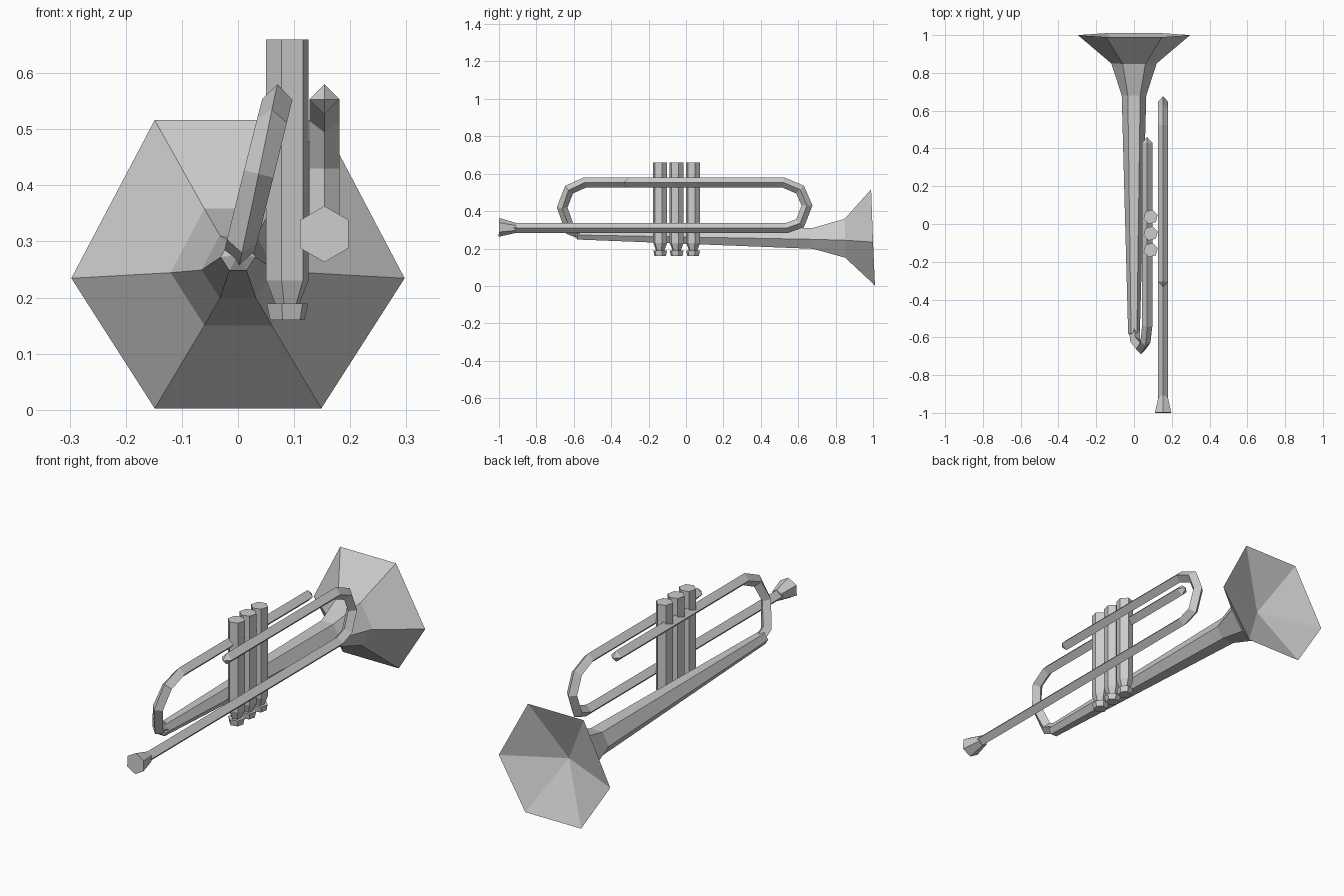
import bpy
import bmesh
import math
from mathutils import Vector

cube = bpy.data.objects.get("Cube")
if cube:
    bpy.data.objects.remove(cube, do_unlink=True)

metal = bpy.data.materials.new("grey metal")
metal.use_nodes = True
grey = (0.6, 0.6, 0.6, 1)
metal.diffuse_color = grey
metal.node_tree.nodes["Principled BSDF"].inputs["Base Color"].default_value = grey


def sweep(name, path, radii, sides, turn=0, tips=(0, 0), sag=0):
    """Sweep a polygon along a path; tips are cone lengths of the two ends."""
    pts = [Vector(p) for p in path]
    bm = bmesh.new()
    rings = []
    last = len(pts) - 1
    for i, (p, r) in enumerate(zip(pts, radii)):
        into = (p - pts[max(i - 1, 0)]).normalized()
        out = (pts[min(i + 1, last)] - p).normalized()
        t = (into + out).normalized()
        miter = 1 / max(0.7, t.dot(out if i < last else into))
        u = Vector((1, 0, 0))
        u = (u - t * u.dot(t)).normalized()
        v = t.cross(u) * miter
        ring = []
        for k in range(sides):
            a = math.radians(turn) + math.tau * k / sides
            drop = Vector((0, 0, -sag * r * abs(math.cos(a)) ** 4))
            ring.append(bm.verts.new(p + (u * math.cos(a) + v * math.sin(a)) * r + drop))
        rings.append(ring)
    for a, b in zip(rings, rings[1:]):
        for k in range(sides):
            n = (k + 1) % sides
            bm.faces.new((a[k], a[n], b[n], b[k]))
    # ends: flat, pointed or hollow
    for ring, p, q, tip in ((rings[0], pts[0], pts[1], tips[0]),
                            (rings[-1], pts[-1], pts[-2], tips[1])):
        if tip:
            apex = bm.verts.new(p + (p - q).normalized() * tip)
            for k in range(sides):
                bm.faces.new((ring[k], ring[(k + 1) % sides], apex))
        else:
            bm.faces.new(ring)
    bmesh.ops.recalc_face_normals(bm, faces=bm.faces)
    mesh = bpy.data.meshes.new(name)
    bm.to_mesh(mesh)
    bm.free()
    mesh.materials.append(metal)
    obj = bpy.data.objects.new(name, mesh)
    bpy.context.collection.objects.link(obj)
    return obj


# Bell: long cone, flare and hollow mouth
sweep("bell", [(0, -0.58, 0.275), (0, 0.68, 0.255), (0, 0.85, 0.255), (0, 1, 0.261)],
      [0.031, 0.065, 0.12, 0.297], 6, tips=(0.02, -0.11), sag=0.09)

# Rear bend rising from the bell into the upper tube
profile = [(-0.55, 0.272), (-0.62, 0.3), (-0.662, 0.42), (-0.625, 0.515), (-0.54, 0.553), (0.43, 0.553)]
sweep("bell_return_tube", [(0.07 * (z - 0.272) / 0.281, y, z) for y, z in profile],
      [0.027] * len(profile), 4, tips=(0, 0.03))

# Mouthpiece and lead tube with its forward bend
X = 0.154
sweep("mouthpiece", [(X, -1, 0.313), (X, -0.91, 0.31)], [0.05, 0.027], 6, turn=90)
profile = [(-0.93, 0.31), (0.54, 0.31), (0.61, 0.335), (0.647, 0.43), (0.61, 0.515), (0.52, 0.553), (-0.305, 0.553)]
sweep("lead_tube", [(X, y, z) for y, z in profile], [0.027] * len(profile), 4, tips=(0, 0.03))

# Three valves with a tapered foot and a cap
for i in range(3):
    y = -0.138 + 0.088 * i
    heights = [0.66, 0.23, 0.188]
    sweep(f"valve_{i + 1}", [(0.088, y, z) for z in heights], [0.039, 0.039, 0.022], 6, turn=-15)
    sweep(f"valve_cap_{i + 1}", [(0.088, y, z) for z in (0.189, 0.16)], [0.038, 0.032], 6, turn=-15)
